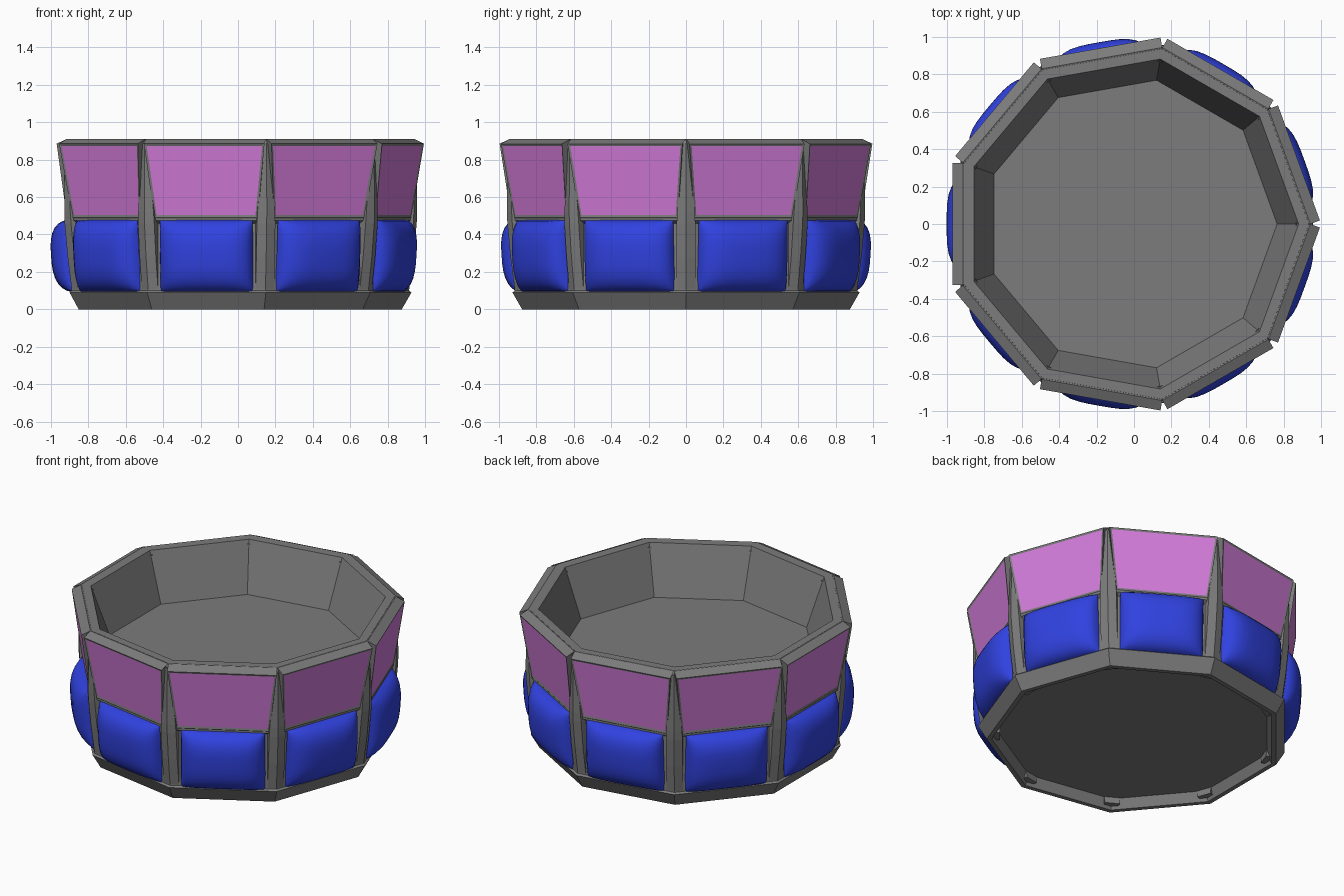
import bpy, bmesh
from math import cos, sin, tan, radians
from mathutils import Vector

if "Cube" in bpy.data.objects:
    bpy.data.objects.remove(bpy.data.objects["Cube"])

SIDES = 9
STEP = 360 / SIDES
CX = -0.015


def material(name, rgb):
    m = bpy.data.materials.new(name)
    m.use_nodes = True
    m.diffuse_color = (*rgb, 1)
    m.node_tree.nodes["Principled BSDF"].inputs["Base Color"].default_value = (*rgb, 1)
    return m


GREY = material("grey", (0.2, 0.2, 0.2))
PINK = material("pink", (0.65, 0.2, 0.7))
BLUE = material("blue", (0.03, 0.055, 0.75))


def place(angle, a, u, z):
    """Point at distance a outward and u sideways, for a direction in degrees."""
    c, s = cos(radians(angle)), sin(radians(angle))
    return Vector((CX + a * c - u * s, a * s + u * c, z))


def finish(name, bm, mats):
    bmesh.ops.recalc_face_normals(bm, faces=bm.faces)
    me = bpy.data.meshes.new(name)
    bm.to_mesh(me)
    bm.free()
    for m in mats:
        me.materials.append(m)
    ob = bpy.data.objects.new(name, me)
    bpy.context.collection.objects.link(ob)
    return ob


def loft(bm, rings):
    """Join equal rings of points into a closed solid with end caps."""
    loops = [[bm.verts.new(p) for p in ring] for ring in rings]
    n = len(loops[0])
    for lo, hi in zip(loops, loops[1:]):
        for i in range(n):
            j = (i + 1) % n
            bm.faces.new((lo[i], lo[j], hi[j], hi[i]))
    first = bm.faces.new(loops[0][::-1])
    last = bm.faces.new(loops[-1])
    return first, last


# Nine-sided body: recessed underside, foot lip, wall, rim and shallow bowl
body_profile = [(0.83, 0.06), (0.86, 0.0), (0.89, 0.0), (0.942, 0.09),
                (0.93, 0.1), (0.93, 0.46), (0.955, 0.475), (0.962, 0.89),
                (0.95, 0.91), (0.895, 0.91), (0.78, 0.6)]
bm = bmesh.new()
loft(bm, [[place(STEP * k, r, 0, z) for k in range(SIDES)] for r, z in body_profile])
finish("body", bm, [GREY])

# Corner ribs, folded along the corner line, with feet reaching under the floor
rib_profile = [(0.89, 0.02, 0.045), (0.925, 0.07, 0.05), (0.953, 0.28, 0.05),
               (0.97, 0.46, 0.05), (0.972, 0.52, 0.047), (0.968, 0.885, 0.02)]
fold = tan(radians(STEP / 2))
for k in range(SIDES):
    bm = bmesh.new()
    rings = []
    for r, z, w in rib_profile:
        back = 0.81 if z < 0.1 else 0.88
        rings.append([place(STEP * k, a, u, z) for a, u in
                      ((r, 0), (r - w * fold, w), (back, w),
                       (back, -w), (r - w * fold, -w))])
    loft(bm, rings)
    finish(f"corner_rib_{k + 1}", bm, [GREY])

# Flared upper panels: grey frame with a pink inset face
for k in range(SIDES):
    angle = STEP * (k + 0.5)
    section = [(0.86, 0.478, 0.28), (0.892, 0.478, 0.28), (0.9, 0.49, 0.28),
               (0.954, 0.885, 0.327), (0.9, 0.911, 0.327), (0.86, 0.9, 0.3)]
    bm = bmesh.new()
    loft(bm, [[place(angle, a, side * w, z) for a, z, w in section] for side in (-1, 1)])
    bmesh.ops.recalc_face_normals(bm, faces=bm.faces)
    out = place(angle, 1, 0, 0) - place(angle, 0, 0, 0)
    front = max(bm.faces, key=lambda f: f.normal.dot(out) * f.calc_area())
    bmesh.ops.inset_region(bm, faces=[front], thickness=0.018, depth=-0.004)
    front.material_index = 1
    finish(f"upper_panel_{k + 1}", bm, [GREY, PINK])

# Bulging blue cushions between the ribs
N = 14
for k in range(SIDES):
    angle = STEP * (k + 0.5)
    bm = bmesh.new()
    grid = []
    for i in range(N + 1):
        row = []
        for j in range(N + 1):
            # sine spacing gathers the points towards the rounded edges
            u = sin(radians(180 * j / N - 90))
            v = sin(radians(180 * i / N - 90))
            swell = ((1 - abs(u) ** 3.5) * (1 - abs(v) ** 3)) ** 0.5
            a = 0.88 + 0.013 * v + 0.104 * swell
            row.append(bm.verts.new(place(angle, a, 0.252 * u, 0.285 + 0.192 * v)))
        grid.append(row)
    for i in range(N):
        for j in range(N):
            bm.faces.new((grid[i][j], grid[i][j + 1], grid[i + 1][j + 1], grid[i + 1][j]))
    for f in bm.faces:
        f.smooth = True
    # Back face closes the cushion
    rim = (grid[0] + [r[-1] for r in grid[1:]] + grid[-1][-2::-1]
           + [r[0] for r in grid[-2:0:-1]])
    bm.faces.new(rim[::-1]).smooth = False
    finish(f"cushion_{k + 1}", bm, [BLUE])
